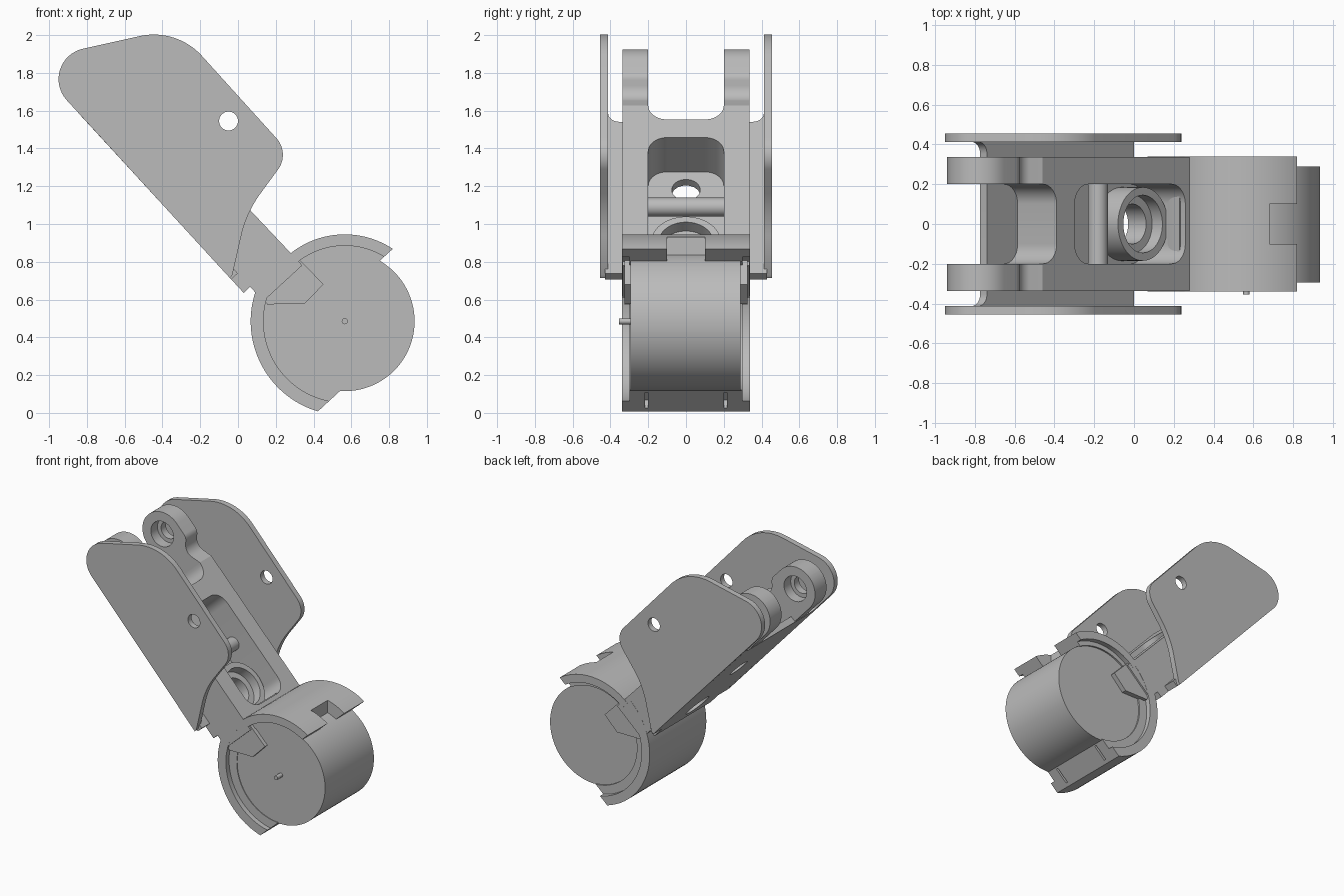
import bpy, bmesh
from math import cos, sin, tan, acos, pi, radians
from mathutils import Vector

if "Cube" in bpy.data.objects:
    bpy.data.objects.remove(bpy.data.objects["Cube"])

grey = bpy.data.materials.new("plain grey")
grey.use_nodes = True
GREY = (0.5, 0.5, 0.5, 1)
grey.diffuse_color = GREY
grey.node_tree.nodes["Principled BSDF"].inputs["Base Color"].default_value = GREY

# Arm frame: u runs up the arm from the wheel centre, v is square to it
CX, CZ, TILT = 0.565, 0.485, radians(132.6)


def arm_point(u, v, y):
    return (CX + u * cos(TILT) + v * sin(TILT), y,
            CZ + u * sin(TILT) - v * cos(TILT))


PLANES = {
    "xz": lambda a, b, d: (a, d, b),
    "uv": lambda a, b, d: arm_point(a, b, d),
    "uy": lambda a, b, d: arm_point(a, d, b),
}


def rounded(points, steps=10):
    """Outline of (a, b, radius) corners with each corner rounded."""
    out = []
    for i, (a, b, r) in enumerate(points):
        p = Vector((a, b))
        if not r:
            out.append((a, b))
            continue
        before = (Vector(points[i - 1][:2]) - p).normalized()
        after = (Vector(points[(i + 1) % len(points)][:2]) - p).normalized()
        half = before.angle(after) / 2
        centre = p + (before + after).normalized() * r / sin(half)
        start = p + before * r / tan(half) - centre
        end = p + after * r / tan(half) - centre
        sweep = start.angle_signed(end)
        for k in range(steps + 1):
            t = -sweep * k / steps
            out.append((centre.x + start.x * cos(t) - start.y * sin(t),
                        centre.y + start.x * sin(t) + start.y * cos(t)))
    return out


def circle(a, b, r, n=48):
    return [(a + r * cos(2 * pi * k / n), b + r * sin(2 * pi * k / n)) for k in range(n)]


def slab(a0, a1, half, r):
    return rounded([(a0, -half, r), (a1, -half, r), (a1, half, r), (a0, half, r)])


def ring_sector(inner, outer, cut, side, n=32):
    """Ring part around the wheel, from the arm axis to a straight cut at u = cut."""
    def arc(r):
        end = acos(cut / r)
        return [(r * cos(end * k / n), side * r * sin(end * k / n)) for k in range(n + 1)]
    return arc(outer) + arc(inner)[::-1]


def prism(name, plane, outline, d0, d1, cutters=()):
    """Extrude an outline across its plane, then subtract and remove the cutters."""
    bm = bmesh.new()
    place = PLANES[plane]
    low = [bm.verts.new(place(a, b, d0)) for a, b in outline]
    high = [bm.verts.new(place(a, b, d1)) for a, b in outline]
    bm.faces.new(low)
    bm.faces.new(high[::-1])
    for i in range(len(low)):
        bm.faces.new((low[i - 1], high[i - 1], high[i], low[i]))
    bmesh.ops.recalc_face_normals(bm, faces=bm.faces)
    mesh = bpy.data.meshes.new(name)
    bm.to_mesh(mesh)
    bm.free()
    mesh.materials.append(grey)
    obj = bpy.data.objects.new(name, mesh)
    bpy.context.collection.objects.link(obj)
    bpy.ops.object.select_all(action="DESELECT")
    bpy.context.view_layer.objects.active = obj
    obj.select_set(True)
    for cutter in cutters:
        cutter.hide_render = True
        mod = obj.modifiers.new("cut", "BOOLEAN")
        mod.operation, mod.solver, mod.object = "DIFFERENCE", "EXACT", cutter
        bpy.ops.object.modifier_apply(modifier=mod.name)
        bpy.data.objects.remove(cutter)
    bpy.ops.object.shade_smooth_by_angle(angle=radians(30))
    return obj


# Wheel with its axle pin
prism("wheel", "uv", circle(0, 0, 0.37, 96), -0.295, 0.288)
prism("axle_pin", "uv", circle(0, 0, 0.016, 16), -0.355, -0.28)

# Clamp around the wheel: solid bands with thinner raised lips at both sides
notch = prism("notch_cutter", "xz", [(0.68, 0.6), (0.68, 1.1), (1, 1.1), (1, 0.6)], -0.1, 0.1)
prism("upper_clamp", "uv", ring_sector(0.365, 0.46, 0.11, 1), -0.3, 0.3, [notch])
slots = [prism("slot_cutter", "uv", [(-0.3, -0.4), (-0.2, -0.4), (-0.2, -0.28), (-0.3, -0.28)],
               y - 0.008, y + 0.008) for y in (-0.21, 0.21)]
prism("lower_clamp", "uv", ring_sector(0.365, 0.498, -0.255, -1), -0.3, 0.3, slots)
for side, name in ((-1, "front"), (1, "back")):
    y0, y1 = sorted((side * 0.3, side * 0.338))
    prism(name + "_upper_lip", "uv", ring_sector(0.4, 0.46, 0.11, 1), y0, y1)
    prism(name + "_lower_lip", "uv", ring_sector(0.43, 0.498, -0.255, -1), y0, y1)
    # Tab that reaches from the arm over the wheel face
    y0, y1 = sorted((side * 0.285, side * 0.325))
    prism(name + "_wheel_tab", "uv",
          [(0.4, 0.045), (0.22, 0.05), (0.212, -0.097), (0.344, -0.241), (0.4, -0.241)], y0, y1)

# Arm with a rounded window and a rounded slot between the ears
window = prism("window_cutter", "uy", slab(0.49, 1.3, 0.2, 0.1), -0.4, 0.2)
ear_gap = prism("gap_cutter", "uy", slab(1.432, 1.9, 0.2, 0.1), -0.4, 0.2)
prism("arm", "uv", [(0.37, -0.245), (0.37, 0.035), (1.535, 0.02), (1.535, -0.245)],
      -0.337, 0.337, [window, ear_gap])
prism("cross_pin", "uv", circle(0.95, -0.14, 0.05, 32), -0.21, 0.21)

# Floor plate under the arm, joining the side fins
half_plate = [(0.473, 0.335, 0), (0.57, 0.335, 0), (0.57, 0.43, 0), (1.74, 0.43, 0),
              (1.74, 0.412, 0), (1.66, 0.412, 0.06)]
plate = half_plate + [(u, -y, r) for u, y, r in reversed(half_plate)]
holes = [prism("hole_cutter", "uy", circle(u, 0, r), -0.4, 0.1)
         for u, r in ((0.66, 0.1), (1.17, 0.075))]
prism("floor_plate", "uy", rounded(plate), -0.292, -0.245, holes)

# Round seat in the window
bore = [prism("bore_cutter", "uy", circle(0.66, 0, r), d, 0.1)
        for r, d in ((0.1, -0.4), (0.145, -0.17))]
prism("seat", "uy", circle(0.66, 0, 0.185), -0.25, -0.1, bore)

# Ears with counterbored eyes, and the side fins
EYE = (1.845, -0.123)
ear = rounded([(1.535, -0.288, 0), (2.01, -0.288, 0.1649), (2.01, 0.042, 0.1649),
               (1.73, 0.042, 0.06), (1.65, -0.04, 0.08), (1.535, 0.02, 0)], 16)
fin = rounded([(-1.1, 1.866, 0.165), (-0.325, 2.038, 0.343), (0.275, 1.375, 0.13),
               (0.045, 1.06, 0.6), (-0.03, 0.73, 0), (-0.043, 0.714, 0)], 16)
for side, name in ((-1, "front"), (1, "back")):
    eye = prism("eye_cutter", "uv", circle(*EYE, 0.065), side * 0.1, side * 0.5)
    sink = prism("sink_cutter", "uv", circle(*EYE, 0.095), side * 0.1, side * 0.28)
    y0, y1 = sorted((side * 0.2, side * 0.337))
    prism(name + "_ear", "uv", ear, y0, y1, [eye, sink])
    hole = prism("fin_hole_cutter", "xz", circle(-0.05, 1.545, 0.05), side * 0.35, side * 0.5)
    y0, y1 = sorted((side * 0.412, side * 0.455))
    prism(name + "_fin", "xz", fin, y0, y1, [hole])
